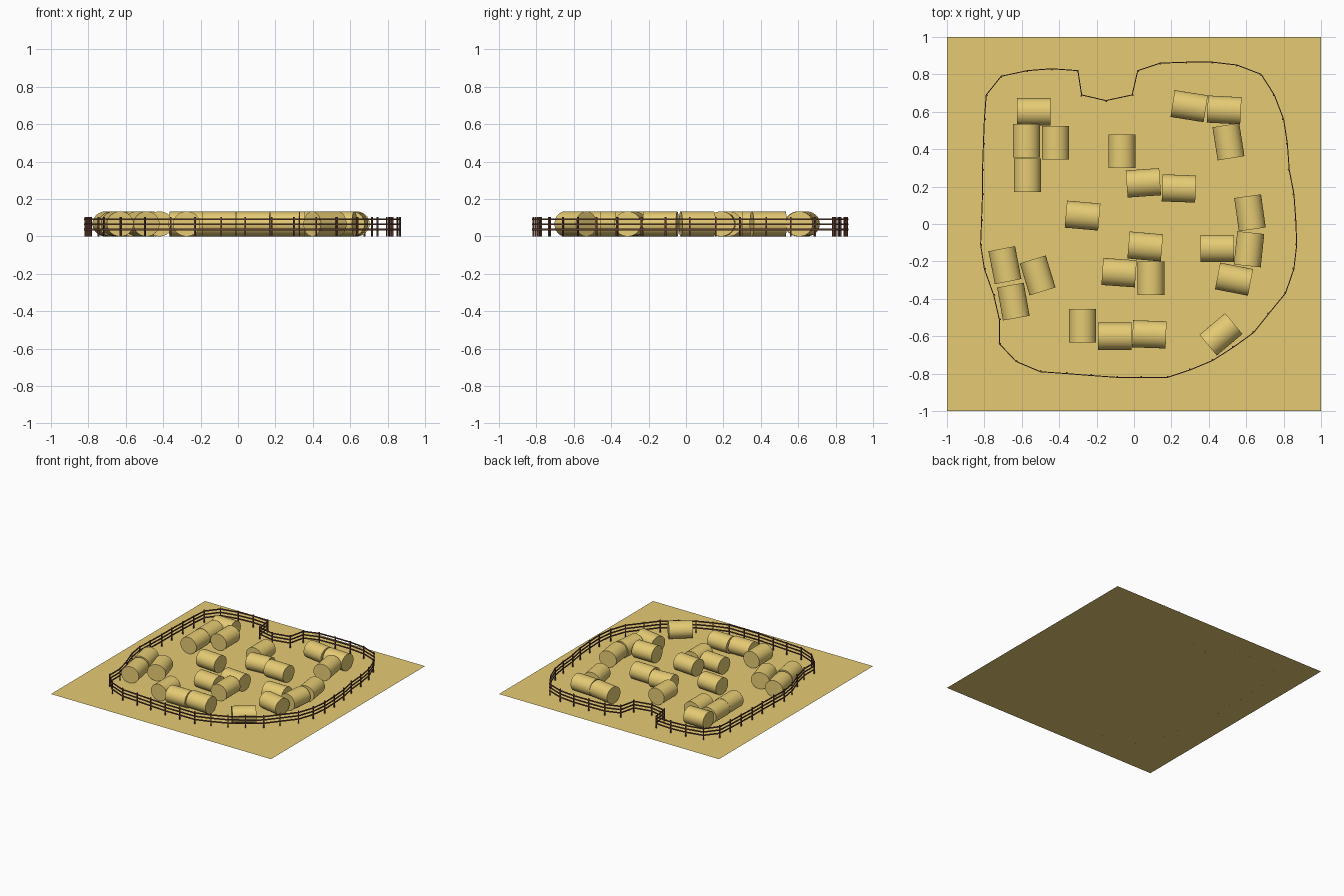
import bpy
import bmesh
import math
from mathutils import Matrix, Vector

cube = bpy.data.objects.get("Cube")
if cube:
    bpy.data.objects.remove(cube, do_unlink=True)


def make_material(name, colour):
    material = bpy.data.materials.new(name)
    material.use_nodes = True
    material.diffuse_color = (*colour, 1)
    material.node_tree.nodes["Principled BSDF"].inputs["Base Color"].default_value = (*colour, 1)
    return material


straw = make_material("straw", (0.79, 0.60, 0.175))
dark_wood = make_material("dark wood", (0.14, 0.055, 0.033))


def finish_object(name, bm, material):
    mesh = bpy.data.meshes.new(name)
    bm.to_mesh(mesh)
    bm.free()
    mesh.materials.append(material)
    obj = bpy.data.objects.new(name, mesh)
    bpy.context.collection.objects.link(obj)
    return obj


def add_box(bm, centre, size, angle=0):
    matrix = (Matrix.Translation(centre)
              @ Matrix.Rotation(angle, 4, "Z")
              @ Matrix.Diagonal((*size, 1)))
    bmesh.ops.create_cube(bm, size=1, matrix=matrix)


# Flat square field
bm = bmesh.new()
bmesh.ops.create_grid(bm, x_segments=1, y_segments=1, size=1)
finish_object("ground", bm, straw)

# Round bales lying on their sides: x, y, heading of the axis in degrees
BALE_LENGTH, BALE_RADIUS, BALE_HEIGHT = 0.179, 0.0725, 0.134
bales = [
    (-.535, .6, 0), (-.575, .445, 90), (-.42, .435, 90), (-.57, .26, 90),
    (-.065, .39, 90), (.05, .22, 4), (.24, .19, -2), (-.275, .045, -5),
    (.06, -.12, -5), (-.08, -.26, -4), (.09, -.29, 90), (-.69, -.22, 101),
    (-.515, -.275, 107), (-.645, -.415, 100), (-.275, -.545, 90),
    (-.103, -.6, 0), (.082, -.59, -2), (.465, -.59, 40), (.535, -.295, -11),
    (.445, -.13, 0), (.615, -.135, 84), (.62, .06, 98), (.505, .44, 99),
    (.482, .61, -3), (.295, .63, -9),
]
bm = bmesh.new()
for x, y, heading in bales:
    matrix = (Matrix.Translation((x, y, BALE_HEIGHT / 2))
              @ Matrix.Rotation(math.radians(heading), 4, "Z")
              @ Matrix.Diagonal((1, 1, BALE_HEIGHT / 2 / BALE_RADIUS, 1))
              @ Matrix.Rotation(math.pi / 2, 4, "Y"))
    bmesh.ops.create_cone(bm, cap_ends=True, segments=32, radius1=BALE_RADIUS,
                          radius2=BALE_RADIUS, depth=BALE_LENGTH, matrix=matrix)
hay_bales = finish_object("hay_bales", bm, straw)
bpy.ops.object.select_all(action="DESELECT")
hay_bales.select_set(True)
bpy.context.view_layer.objects.active = hay_bales
bpy.ops.object.shade_smooth_by_angle(angle=math.radians(40))

# Fence line, clockwise from the notch at the back
fence = [Vector((x, y, 0)) for x, y in (
    (-.3, .82), (-.28, .69), (-.15, .66), (-.01, .69), (.02, .82),
    (.14, .86), (.28, .865), (.42, .865), (.55, .85), (.68, .8),
    (.75, .69), (.8, .56), (.82, .43), (.83, .29), (.855, .16),
    (.865, .02), (.87, -.11), (.855, -.24), (.81, -.37), (.72, -.48),
    (.64, -.58), (.53, -.66), (.42, -.73), (.3, -.78), (.18, -.82),
    (.04, -.82), (-.09, -.82), (-.23, -.81), (-.36, -.8), (-.5, -.79),
    (-.63, -.735), (-.72, -.64), (-.72, -.51), (-.75, -.38), (-.8, -.24),
    (-.82, -.11), (-.815, .02), (-.81, .16), (-.81, .29), (-.805, .43),
    (-.8, .56), (-.79, .69), (-.71, .79), (-.57, .82), (-.44, .83))]
POST_HEIGHT, POST_WIDTH = 0.104, 0.008
RAIL_HEIGHT, RAIL_THICKNESS = 0.01, 0.005

posts, rails = bmesh.new(), bmesh.new()
for i, start in enumerate(fence):
    along = fence[(i + 1) % len(fence)] - start
    angle = math.atan2(along.y, along.x)
    # Post just inside the rails
    inward = Vector((along.y, -along.x, 0)).normalized() * 0.004
    add_box(posts, start + inward + Vector((0, 0, POST_HEIGHT / 2)),
            (POST_WIDTH, POST_WIDTH, POST_HEIGHT), angle)
    # Three rails to the next post
    for height in (0.038, 0.065, 0.092):
        add_box(rails, start + along / 2 + Vector((0, 0, height)),
                (along.length + RAIL_THICKNESS, RAIL_THICKNESS, RAIL_HEIGHT), angle)
finish_object("fence_posts", posts, dark_wood)
finish_object("fence_rails", rails, dark_wood)
